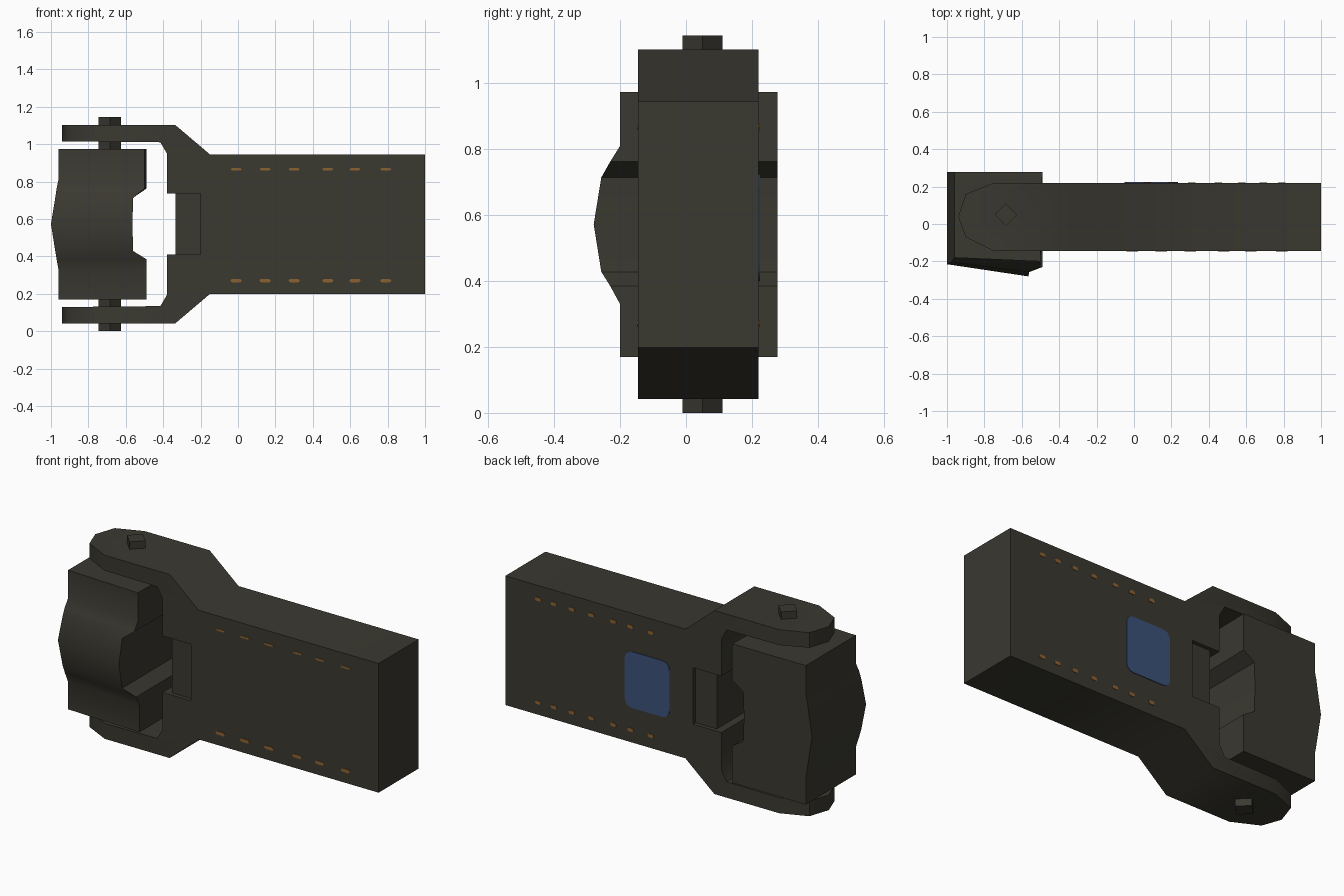
import bpy, bmesh, math
from mathutils import Vector

if "Cube" in bpy.data.objects:
    bpy.data.objects.remove(bpy.data.objects["Cube"])


def material(name, rgb):
    m = bpy.data.materials.new(name)
    m.diffuse_color = (*rgb, 1)
    m.use_nodes = True
    m.node_tree.nodes["Principled BSDF"].inputs["Base Color"].default_value = m.diffuse_color
    return m


DARK = material("dark_grey_metal", (0.042, 0.040, 0.030))
ORANGE = material("orange_stitch", (0.26, 0.12, 0.03))
BLUE = material("blue_panel", (0.045, 0.085, 0.19))


def finish(bm, name, mat, smooth=0):
    bmesh.ops.recalc_face_normals(bm, faces=bm.faces)
    me = bpy.data.meshes.new(name)
    bm.to_mesh(me)
    bm.free()
    me.materials.append(mat)
    ob = bpy.data.objects.new(name, me)
    bpy.context.collection.objects.link(ob)
    if smooth:
        bpy.ops.object.select_all(action='DESELECT')
        ob.select_set(True)
        bpy.context.view_layer.objects.active = ob
        bpy.ops.object.shade_smooth_by_angle(angle=math.radians(smooth))
    return ob


def extrude_xz(points, y0, y1):
    """Extrude an x,z outline along y."""
    bm = bmesh.new()
    f = bm.faces.new([bm.verts.new((x, y0, z)) for x, z in points])
    r = bmesh.ops.extrude_face_region(bm, geom=[f])
    for v in r["geom"]:
        if isinstance(v, bmesh.types.BMVert):
            v.co.y = y1
    return bm


def rect(x0, x1, z0, z1):
    return [(x0, z0), (x1, z0), (x1, z1), (x0, z1)]


# Forked body: upper half outline mirrored about mid height
MID, Y0, Y1 = 0.572, -0.145, 0.22
upper = [(1, 0.945), (-0.15, 0.945), (-0.335, 1.102), (-0.94, 1.102), (-0.94, 1.015),
         (-0.415, 1.01), (-0.38, 0.95), (-0.38, 0.735), (-0.20, 0.735)]
outline = upper + [(x, 2 * MID - z) for x, z in reversed(upper)]
bm = extrude_xz(outline, Y0, Y1)

# Round the fork tips by slicing their corners
tip = [(-0.75, Y1), (-0.90, 0.16), (-0.94, 0.04), (-0.90, -0.07), (-0.75, Y0)]
for (xa, ya), (xb, yb) in zip(tip, tip[1:]):
    n = Vector((yb - ya, xa - xb, 0))
    bmesh.ops.bisect_plane(bm, geom=bm.verts[:] + bm.edges[:] + bm.faces[:], dist=1e-5,
                           plane_co=(xa, ya, 0), plane_no=n, clear_outer=True)
    bmesh.ops.holes_fill(bm, edges=[e for e in bm.edges if e.is_boundary], sides=0)
finish(bm, "forked_body", DARK, 48)

# Tongue set back in the fork notch
finish(extrude_xz(rect(-0.335, -0.19, 0.409, 0.735), -0.122, 0.197), "notch_tongue", DARK)

# Head: stacked cross-sections (z, left x, right x, front y at left, front y at right)
levels = [(0.170, -0.96, -0.49, -0.18, -0.20),
          (0.330, -0.96, -0.49, -0.18, -0.20),
          (0.385, -0.97, -0.49, -0.195, -0.23),
          (0.428, -0.977, -0.56, -0.205, -0.257),
          (0.572, -1.0, -0.565, -0.215, -0.28),
          (0.714, -0.977, -0.56, -0.205, -0.257),
          (0.762, -0.97, -0.50, -0.195, -0.23),
          (0.810, -0.96, -0.50, -0.18, -0.20),
          (0.973, -0.96, -0.50, -0.18, -0.20)]
bm = bmesh.new()
rings = [[bm.verts.new(p) for p in ((xl, yl, z), (xr, yr, z),
                                    (xr if z < 0.75 else -0.49, 0.278, z), (xl, 0.278, z))]
         for z, xl, xr, yl, yr in levels]
for a, b in zip(rings, rings[1:]):
    for i in range(4):
        j = (i + 1) % 4
        bm.faces.new((a[i], a[j], b[j], b[i]))
bm.faces.new(rings[0])
bm.faces.new(rings[-1])
finish(bm, "pivot_head", DARK, 35)

# Four-sided pivot pin through head and fork tips
bpy.ops.mesh.primitive_cone_add(vertices=4, radius1=0.06, radius2=0.06, depth=1.145,
                                location=(-0.685, 0.05, 0.5725))
pin = bpy.context.object
pin.name = "pivot_pin"
pin.data.materials.append(DARK)

# Rows of stitches on front and back
front = [-0.01, 0.145, 0.30, 0.48, 0.625, 0.79]
back = [0.07, 0.20, 0.31, 0.45, 0.575, 0.69, 0.79]
for side, xs, ya, yb in (("front", front, Y0 - 0.003, Y0 + 0.003),
                         ("back", back, Y1 - 0.003, Y1 + 0.003)):
    for row, z in (("upper", 0.866), ("lower", 0.270)):
        h = 0.006 if (side, row) == ("front", "upper") else 0.010
        for i, x in enumerate(xs):
            w = 0.031 if side == "front" else 0.02
            pts = [(x - w, z), (x - w * 0.7, z - h), (x + w * 0.7, z - h),
                   (x + w, z), (x + w * 0.7, z + h), (x - w * 0.7, z + h)]
            finish(extrude_xz(pts, ya, yb), f"{side}_{row}_stitch_{i + 1}", ORANGE)

# Blue rounded panel on the back
R = 0.045
pts = []
for k, (cx, cz) in enumerate(((0.19, 0.68), (-0.005, 0.68), (-0.005, 0.445), (0.19, 0.445))):
    for s in range(5):
        a = math.pi / 2 * (k + s / 4)
        pts.append((cx + R * math.cos(a), cz + R * math.sin(a)))
finish(extrude_xz(pts, Y1 - 0.003, Y1 + 0.004), "back_panel", BLUE)
